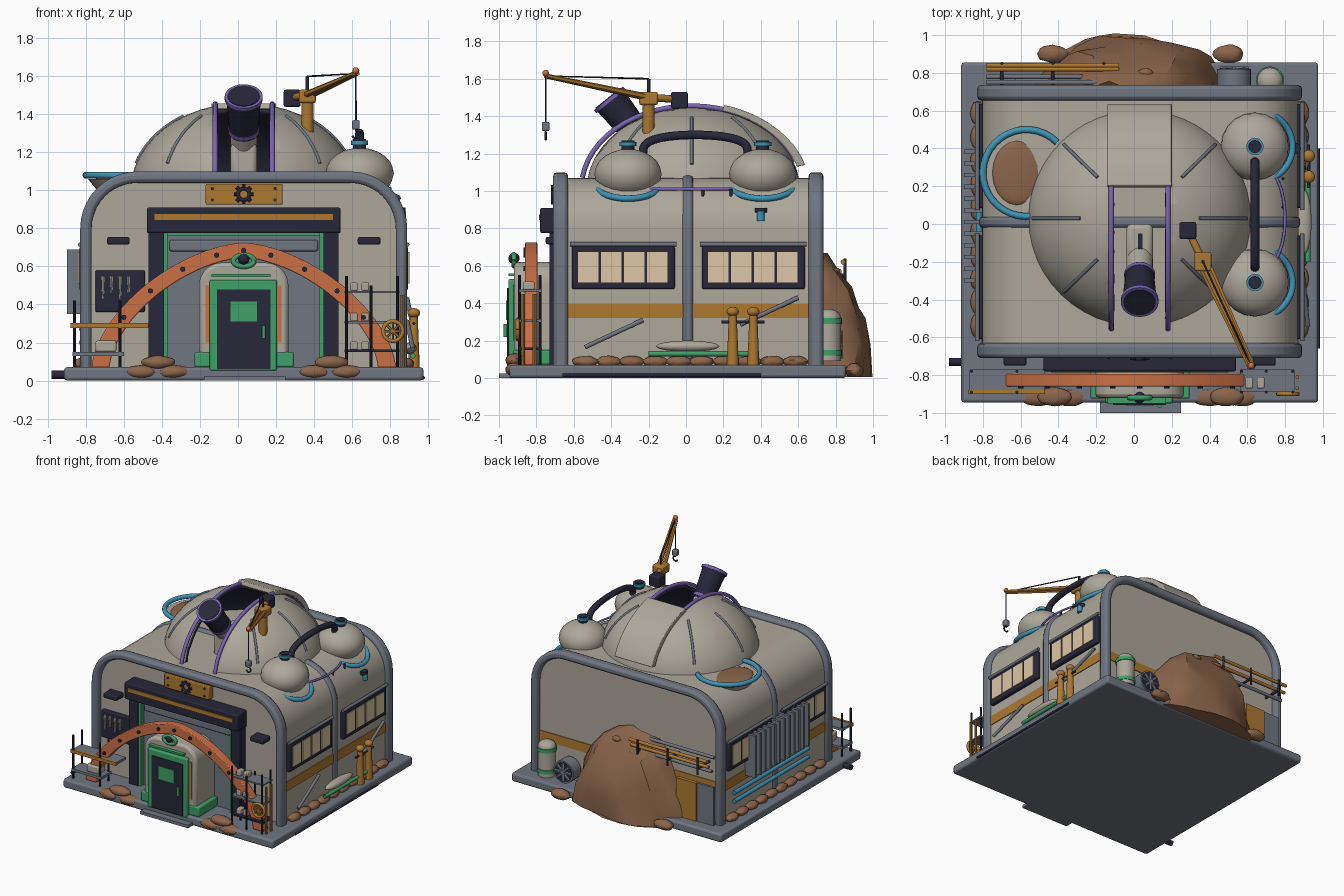
import bpy, bmesh
from math import sin, cos, pi, radians
from mathutils import Vector, Matrix, noise
if "Cube" in bpy.data.objects:
    bpy.data.objects.remove(bpy.data.objects["Cube"])
CX, WALL = .03, .835  # centre line and half width of the hall

def material(name, *rgb):
    mat = bpy.data.materials.new(name)
    mat.use_nodes = True
    mat.diffuse_color = (*rgb, 1)
    mat.node_tree.nodes["Principled BSDF"].inputs["Base Color"].default_value = (*rgb, 1)
    return mat

beige = material("warm_grey_beige", .42, .39, .33)
slate = material("slate_grey", .16, .18, .22)
navy = material("dark_navy", .02, .02, .04)
ochre = material("ochre", .42, .19, .03)
orange = material("orange", .6, .16, .06)
green = material("green", .05, .35, .14)
purple = material("purple", .2, .13, .45)
blue = material("blue", .05, .3, .47)
brown = material("earth_brown", .26, .13, .07)
cream = material("cream", .72, .57, .38)

def link(name, data, mat):
    data.materials.append(mat)
    obj = bpy.data.objects.new(name, data)
    bpy.context.collection.objects.link(obj)
    return obj

def finish(bm, name, mat, bevel=0):
    bmesh.ops.recalc_face_normals(bm, faces=bm.faces)
    mesh = bpy.data.meshes.new(name)
    bm.to_mesh(mesh)
    bm.free()
    mesh.shade_smooth()
    mesh.set_sharp_from_angle(angle=radians(35))
    obj = link(name, mesh, mat)
    if bevel:
        mod = obj.modifiers.new("Bevel", "BEVEL")
        mod.width, mod.segments, mod.limit_method = bevel, 2, "ANGLE"
    return obj

def box(name, mat, xs, ys, zs, bevel=0):
    bm = bmesh.new()
    bmesh.ops.create_cube(bm, size=1)
    for v in bm.verts:
        v.co = [(a + b) / 2 + c * abs(b - a) for c, (a, b) in zip(v.co, (xs, ys, zs))]
    return finish(bm, name, mat, bevel)

def rod(name, mat, a, b, r, tip=None, sides=14):
    a, b = Vector(a), Vector(b)
    bm = bmesh.new()
    place = Matrix.Translation((a + b) / 2) @ (b - a).to_track_quat("Z", "Y").to_matrix().to_4x4()
    bmesh.ops.create_cone(bm, cap_ends=True, segments=sides, radius1=r,
                          radius2=r if tip is None else tip, depth=(b - a).length, matrix=place)
    return finish(bm, name, mat)

def ball(name, mat, centre, radii, rough=0):
    bm = bmesh.new()
    bmesh.ops.create_icosphere(bm, subdivisions=3, radius=1)
    for v in bm.verts:
        k = 1 + rough * noise.noise(v.co * 2 + Vector(centre) * 9)
        v.co = [c + r * k * p for c, r, p in zip(centre, radii, v.co)]
        v.co.z = max(v.co.z, .005)
    return finish(bm, name, mat)

def tube(name, mat, points, r):
    curve = bpy.data.curves.new(name, "CURVE")
    curve.dimensions, curve.bevel_depth, curve.bevel_resolution = "3D", r, 3
    curve.use_fill_caps = True
    spline = curve.splines.new("POLY")
    spline.points.add(len(points) - 1)
    for p, co in zip(spline.points, points):
        p.co = (*co, 1)
    return link(name, curve, mat)

def arc(fn, start, end, n=24):
    return [fn(cos(a), sin(a)) for a in (radians(start + (end - start) * i / n) for i in range(n + 1))]

def outline(half, top, r):
    right = [(half, .05)] + arc(lambda c, s: (half - r + r * c, top - r + r * s), 0, 90, 10)
    return [(CX + x, z) for x, z in right] + [(CX - x, z) for x, z in reversed(right)]

def prism(name, mat, pts, ys, bevel=0):
    bm = bmesh.new()
    face = bm.faces.new([bm.verts.new((x, ys[0], z)) for x, z in pts])
    new = bmesh.ops.extrude_face_region(bm, geom=[face])["geom"]
    bmesh.ops.translate(bm, vec=(0, ys[1] - ys[0], 0), verts=[g for g in new if isinstance(g, bmesh.types.BMVert)])
    return finish(bm, name, mat, bevel)

def band(name, mat, outer, inner, ys, bevel=0):
    bm = bmesh.new()
    rings = [[bm.verts.new((x, y, z)) for (x, z), y in ((o, ys[0]), (o, ys[1]), (i, ys[1]), (i, ys[0]))]
             for o, i in zip(outer, inner)]
    for p, q in zip(rings, rings[1:]):
        for k in range(4):
            bm.faces.new((p[k], p[k - 1], q[k - 1], q[k]))
    bm.faces.new(rings[0])
    bm.faces.new(rings[-1])
    return finish(bm, name, mat, bevel)

# Ground slab, step, main hall and its hoops
box("base_slab", slate, (-.915, .975), (-.945, .855), (0, .07), .015)
box("front_step", slate, (-.18, .25), (-1, -.9), (0, .025))
prism("main_hall", beige, outline(WALL, 1.07, .28), (-.66, .69))
for name, y, half, top, d in (("front", -.67, .86, 1.1, .04), ("middle", .01, .85, 1.085, .03), ("back", .695, .86, 1.1, .04)):
    band(name + "_hoop", slate, outline(half, top, .3), outline(half - .06, top - .06, .24), (y - d, y + d), .02)
box("back_stripe", ochre, (CX - .8, CX + .8), (.69, .696), (.32, .395))
# Side walls: stripe, windows, edge stones
for s, side in ((1, "left"), (-1, "right")):
    def out(d):
        return CX + s * (WALL + d)
    box(side + "_stripe", ochre, (out(0), out(.006)), (-.63, .66), (.32, .395))
    for y in (-.61, .085):
        box(side + "_window_frame", navy, (out(-.01), out(.03)), (y, y + .55), (.475, .705), .01)
        rod(side + "_awning", slate, (out(.025), y - .01, .715), (out(.025), y + .56, .715), .012)
        for i in range(4):
            p = y + .033 + i * .123
            box(side + "_window_pane", cream, (out(.028), out(.036)), (p, p + .108), (.51, .675))
    for i in range(10):
        ball(side + "_edge_stone", brown, (out(.02), -.54 + i * .125, .088), (.04, .066, .03), .12)
# Observatory dome with an open slit and dark lining
bm = bmesh.new()
bmesh.ops.create_uvsphere(bm, u_segments=48, v_segments=24, radius=1)
bmesh.ops.transform(bm, matrix=Matrix.Translation((CX, CX, 1)) @ Matrix.Diagonal((.595, .58, .46, 1)), verts=bm.verts)
for co, no in (((-.11, 0, 0), (1, 0, 0)), ((.17, 0, 0), (1, 0, 0)), ((0, .2, 0), (0, 1, 0)), ((0, 0, 1), (0, 0, 1))):
    bmesh.ops.bisect_plane(bm, geom=bm.verts[:] + bm.edges[:] + bm.faces[:], plane_co=co, plane_no=no, clear_inner=no[2] == 1)
slit = [f for f in bm.faces if -.11 < f.calc_center_median().x < .17 and f.calc_center_median().y < .2]
bmesh.ops.delete(bm, geom=slit, context="FACES")
dome = finish(bm, "dome", beige)
dome.data.materials.append(navy)
shell = dome.modifiers.new("Lining", "SOLIDIFY")
shell.thickness, shell.material_offset, shell.material_offset_rim = .025, 1, 1
for x in (-.12, .18):
    tube("dome_rail", purple, arc(lambda c, s: (x, CX + .59 * c, 1.01 + .445 * s), 20, 172), .014)
cover = [arc(lambda c, s: (CX + k * c, 1 + h * s), 17, 74, 16) for k, h in ((.635, .478), (.59, .445))]
shutter = band("dome_shutter", beige, *cover, (-.17, .17), .005)
shutter.matrix_world = Matrix.Translation((CX, CX, 0)) @ Matrix.Rotation(pi / 2, 4, "Z") @ Matrix.Translation((-CX, 0, 0))
for turn in (0, 45, 135, 180, 225, 315):
    c, s = cos(radians(turn)), sin(radians(turn))
    tube("dome_rib", slate, arc(lambda u, w: (CX + .595 * u * c, CX + .58 * u * s, 1 + .462 * w), 18, 58, 12), .009)
# Telescope
aim, mouth = Vector((0, -.63, .78)), Vector((CX, -.41, 1.49))
rod("telescope_tube", beige, mouth - aim * .55, mouth - aim * .2, .07, sides=24)
rod("telescope_barrel", navy, mouth - aim * .24, mouth, .075, .092, 24)
for back, r in ((.23, .082), (.015, .1)):
    rod("telescope_ring", purple, mouth - aim * back, mouth - aim * (back - .022), r, sides=24)
rod("telescope_lens", navy, mouth, mouth + aim * .011, .085, sides=24)
box("telescope_mount", beige, (-.04, .1), (-.27, 0), (1.03, 1.25), .025)
box("mount_slot", navy, (.02, .045), (-.17, -.05), (1.25, 1.256))
# Roof tanks, pipe and walkway rail
for y in (-.31, .41):
    ball("roof_tank", beige, (.64, y, 1.09), (.18, .18, .135))
    rod("tank_neck", navy, (.64, y, 1.2), (.64, y, 1.27), .035)
    rod("tank_valve", blue, (.64, y, 1.24), (.64, y, 1.262), .046)
    tube("tank_gutter", blue, arc(lambda c, s: (.64 + .2 * c, y + .19 * s, .96 + .09 * (1 - c)), -62, 62), .017)
tube("tank_pipe", navy, arc(lambda c, s: (.64, .05 + .28 * c, 1.2 + .1 * max(s, 0) ** .6), 0, 180), .024)
tube("walkway_rail", purple, arc(lambda c, s: (.7 + .1 * c, .03 + .25 * s, 1.01), -80, 80), .008)
for y in (.09, .24):
    rod("rail_post", navy, (.79, y, .94), (.79, y, 1.01), .008)
rod("side_nozzle", blue, (.865, .4, .84), (.865, .4, .89), .02)
rod("nozzle_flange", navy, (.85, .4, .885), (.85, .4, .91), .032)
# Roof dish
tube("dish_rim", blue, arc(lambda c, s: (-.57 + .23 * c, .27 + .23 * s, 1.08), 45, 290), .018)
rod("dish_bowl", beige, (-.58, .27, 1), (-.58, .27, 1.06), .16, .21, 28)
ball("dish_soil", brown, (-.62, .27, 1.06), (.13, .17, .02))
# Roof crane
pivot, tip = Vector((.365, -.2, 1.5)), Vector((.62, -.75, 1.615))
rod("crane_mast", ochre, (.365, -.2, 1.28), pivot, .032)
box("crane_head", ochre, (.32, .41), (-.25, -.15), (1.46, 1.53), .01)
for d in (-.018, .018):
    shift = Vector((d, d / 2, 0))
    rod("crane_arm", ochre, pivot + shift, tip + shift / 2, .018, .012, 6)
box("crane_weight", navy, (.24, .33), (-.08, .01), (1.44, 1.53), .01)
rod("weight_arm", ochre, pivot, (.29, -.04, 1.49), .02)
rod("crane_post", navy, pivot, (.365, -.2, 1.6), .009)
tube("crane_cable", navy, [(.365, -.2, 1.6), tip, (.62, -.75, 1.36)], .005)
ball("crane_tip", orange, tip + Vector((0, 0, .015)), (.018, .018, .018))
box("hook_block", slate, (.6, .64), (-.77, -.73), (1.32, 1.37), .008)
tube("hook", navy, arc(lambda c, s: (.62 + .02 * c, -.75, 1.295 + .02 * s), 100, -160, 10), .006)
# Garage front
box("garage_door", slate, (-.37, .43), (-.68, -.65), (.07, .78))
box("shutter_box", slate, (-.36, .42), (-.7, -.67), (.68, .74), .01)
box("garage_lintel", navy, (-.48, .54), (-.78, -.65), (.775, .91), .01)
box("lintel_stripe", ochre, (-.44, .5), (-.786, -.78), (.845, .875))
box("green_header", green, (-.39, .45), (-.71, -.66), (.762, .782))
for s in (-1, 1):
    box("garage_post", navy, (CX + s * .42, CX + s * .5), (-.73, -.65), (.07, .78))
    box("green_post", green, (CX + s * .4, CX + s * .42), (-.72, -.65), (.07, .78))
    box("wall_vent", navy, (CX + s * .6, CX + s * .72), (-.75, -.65), (.715, .755), .01)
    for z in (.95, 1.01):
        rod("plaque_bolt", navy, (CX + s * .165, -.715, z), (CX + s * .165, -.7, z), .009, sides=8)
    box("pod_light_strip", orange, (CX + s * .18, CX + s * .2), (-.926, -.915), (.2, .5))
box("plaque", ochre, (-.17, .235), (-.71, -.65), (.925, 1.035), .006)
tube("gear_ring", navy, arc(lambda c, s: (CX + .03 * c, -.712, .98 + .03 * s), 0, 360), .01)
for x, z in arc(lambda c, s: (c, s), 0, 315, 7):
    rod("gear_tooth", navy, (CX + .03 * x, -.712, .98 + .03 * z), (CX + .052 * x, -.712, .98 + .052 * z), .01, sides=6)
# Orange arch with bolts
def leaf(w, h):
    return arc(lambda c, s: (CX + w * (1 if c > 0 else -1) * abs(c) ** 1.23, .07 + h * max(s, 0) ** 1.23), 0, 180, 48)
band("entry_arch", orange, leaf(.8, .655), leaf(.705, .575), (-.86, -.795), .006)
for x, z in leaf(.752, .615)[8:42:4]:
    rod("arch_bolt", navy, (x, -.87, z), (x, -.85, z), .014, sides=8)
# Airlock pod and door
prism("airlock_pod", beige, outline(.235, .62, .12), (-.92, -.66), .02)
band("pod_skirt", green, [(-.23, .15), (.295, .15)], [(-.23, .07), (.295, .07)], (-.925, -.68), .01)
box("door_frame", green, (-.15, .205), (-.95, -.9), (.05, .53), .01)
box("door", navy, (-.11, .17), (-.957, -.94), (.06, .48))
box("door_window", green, (-.04, .1), (-.963, -.957), (.31, .415))
rod("door_handle", green, (.135, -.965, .22), (.135, -.965, .29), .01)
box("door_canopy", green, (-.14, .17), (-.95, -.88), (.545, .56))
tube("valve_wheel", green, arc(lambda c, s: (CX + .055 * c, -.92, .63 + .03 * s), 0, 360), .014)
ball("valve_knob", navy, (CX, -.92, .64), (.03, .03, .03))
# Front stones and soil mound at the back
for x in (-.42, .49):
    for dx, z in ((0, .095), (-.09, .045), (.08, .045)):
        ball("front_stone", brown, (x + dx, -.915, z), (.09, .05, .037), .08)
ball("soil_mound", brown, (-.02, .71, 0), (.5, .285, .63), .22)
for x, y, z, r in ((.06, .8, .57, .04), (.2, .78, .5, .03), (-.1, .83, .52, .035), (-.43, .9, .04, .08), (.5, .9, .04, .08)):
    ball("loose_rock", brown, (x, y, z), (r, r * .6, r * .5), .15)
# Tool board, workbench and shelves
box("tool_board", navy, (-.75, -.49), (-.69, -.65), (.36, .58), .008)
for i in range(4):
    x = -.71 + i * .045
    rod("hand_tool", beige, (x, -.695, .43 + .03 * (i % 2)), (x, -.695, .55), .006, .012, 6)
box("workbench_top", slate, (-.87, -.47), (-.88, -.77), (.28, .3))
box("workbench_edge", ochre, (-.88, -.47), (-.9, -.88), (.277, .303))
box("workbench_shelf", slate, (-.87, -.6), (-.9, -.77), (.13, .15))
box("bench_crate", beige, (-.75, -.64), (-.88, -.79), (.15, .21), .01)
for x, top in ((-.86, .42), (-.62, .42), (.57, .55), (.7, .5), (.84, .55)):
    for y in (-.89, -.78):
        rod("rack_post", navy, (x, y, .07), (x, y, top), .008, sides=8)
for z, mat in ((.15, navy), (.3, slate), (.46, slate)):
    box("rack_shelf", mat, (.56, .85), (-.89, -.77), (z, z + .012))
    for x in (.59, .65):
        box("rack_box", beige, (x, x + .04), (-.87, -.81), (z + .012, z + .055), .006)
for y in (-.87, -.81):
    rod("ladder_rail", ochre, (.865, y, .07), (.865, y, .45), .01, sides=8)
tube("hand_wheel", ochre, arc(lambda c, s: (.815 + .052 * c, -.9, .26 + .052 * s), 0, 360), .011)
for x, z in ((.05, 0), (0, .05), (.035, .035), (.035, -.035)):
    rod("wheel_spoke", ochre, (.815 - x, -.9, .26 - z), (.815 + x, -.9, .26 + z), .007, sides=6)
rod("drain_pipe", navy, (-.98, -.73, .03), (-.9, -.73, .03), .022)
# Left yard: bollards, leaning poles, trough
for y in (.25, .36):
    rod("bollard", ochre, (.925, y, .07), (.925, y, .34), .032, .021)
    ball("bollard_cap", ochre, (.925, y, .355), (.033, .033, .026))
rod("bollard_bar", navy, (.925, .19, .3), (.925, .42, .3), .008)
for y, z in ((-.54, .165), (.29, .285)):
    rod("leaning_pole", slate, (.92, y, z), (.89, y + .31, z + .145), .012)
rod("trough", green, (.92, -.2, .13), (.92, .34, .13), .014)
ball("trough_cover", beige, (.9, .01, .17), (.04, .17, .03))
rod("slab_conduit", navy, (.975, -.66, .015), (.975, .4, .015), .009)
# Right wall radiator and pipes
for i in range(12):
    y = -.31 + i * .062
    box("radiator_fin", slate, (-.9, -.8), (y, y + .022), (.35, .69))
for z in (.2, .27):
    rod("radiator_pipe", blue, (-.82, -.4, z), (-.82, .55, z), .016)
# Back yard: pipe rack, panels, tank and fan
for y, z, mat in ((.84, .62, ochre), (.82, .57, ochre), (.78, .52, slate), (.75, .62, slate)):
    rod("stored_pipe", mat, (-.78, y, z), (-.08, y, z), .013)
for x in (-.7, -.43, -.16):
    rod("pipe_bracket", navy, (x, .7, .55), (x, .85, .55), .01)
    rod("pipe_stop", navy, (x, .85, .5), (x, .85, .64), .008)
box("ochre_panel", ochre, (-.63, -.45), (.74, .77), (.07, .38))
box("slate_panel", slate, (-.78, -.63), (.74, .76), (.07, .38))
rod("gas_tank", beige, (.72, .76, .09), (.72, .76, .32), .068, sides=20)
ball("gas_tank_top", beige, (.72, .76, .32), (.068, .068, .05))
for z in (.12, .29):
    rod("gas_tank_band", green, (.72, .76, z), (.72, .76, z + .03), .074, sides=20)
rod("fan_casing", slate, (.53, .72, .18), (.53, .82, .18), .09, sides=20)
rod("fan_disc", navy, (.53, .81, .18), (.53, .824, .18), .078, sides=20)
for x, z in arc(lambda c, s: (c, s), 0, 315, 7):
    rod("fan_blade", slate, (.53, .824, .18), (.53 + .075 * x, .824, .18 + .075 * z), .012, sides=6)
